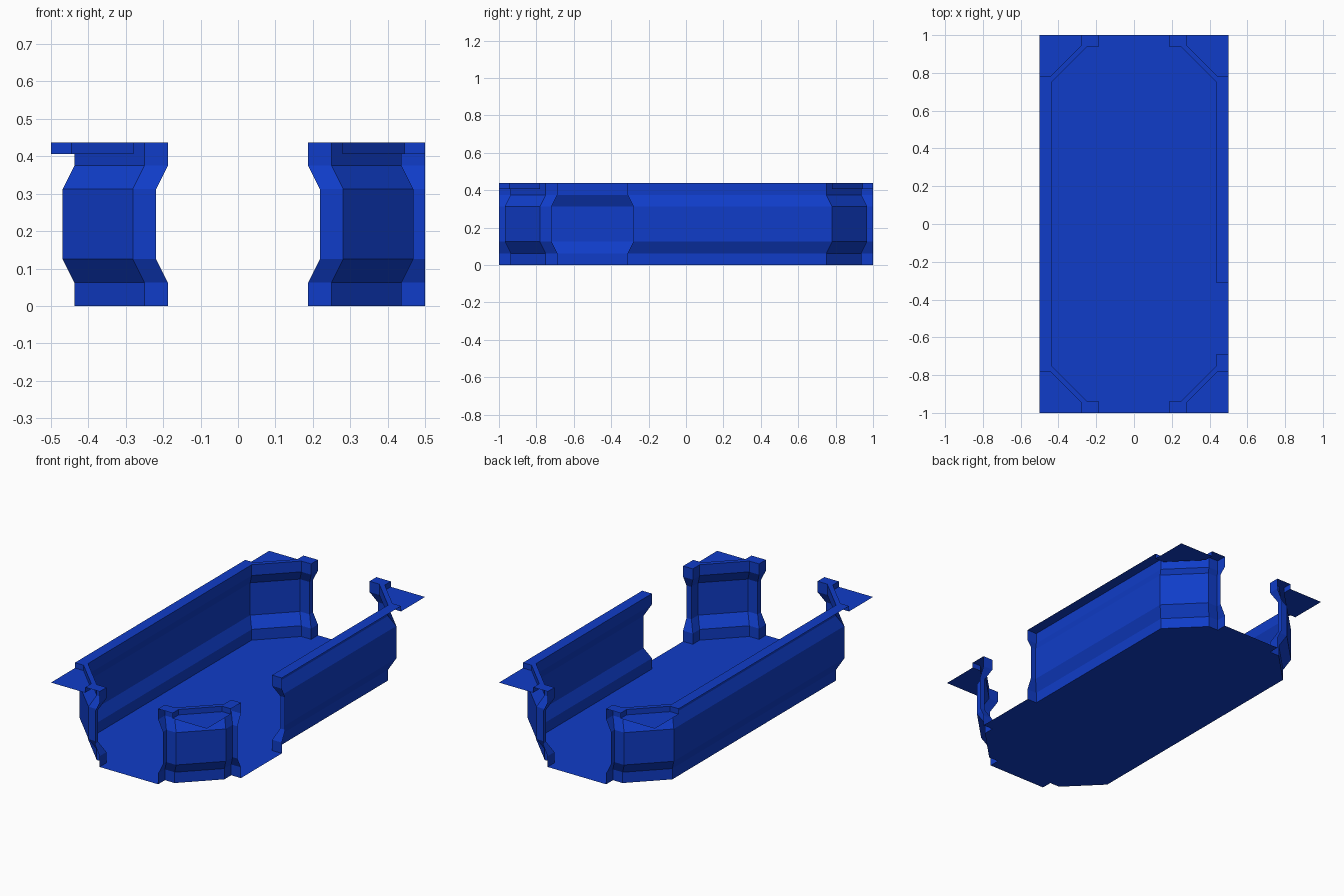
import bpy
import bmesh

cube = bpy.data.objects.get("Cube")
if cube:
    bpy.data.objects.remove(cube, do_unlink=True)

blue = bpy.data.materials.new("deep_blue")
blue.use_nodes = True
colour = (0.005, 0.046, 0.58, 1)
blue.diffuse_color = colour
blue.node_tree.nodes["Principled BSDF"].inputs["Base Color"].default_value = colour

TOP, LEDGE, BULGE = 0.4375, 0.406, 0.03125
# wall section: height, share of the outward bulge
SECTION = [(0, 0), (0.0625, 0), (0.125, 1), (0.3125, 1), (0.375, 0), (TOP, 0)]
# plan of one corner: x, y, bulge direction x, bulge direction y
CORNER = [(0.1875, 1, 1, 0), (0.1875, 0.9375, 1, 1),
          (0.25, 0.9375, 1, 1), (0.4375, 0.75, 1, 1)]
# outer edge of the rim around one corner
RIM_EDGE = [(0.28, 1), (0.28, 0.945), (0.445, 0.78), (0.5, 0.78)]


def add_object(name, bm):
    mesh = bpy.data.meshes.new(name)
    bm.to_mesh(mesh)
    bm.free()
    mesh.materials.append(blue)
    obj = bpy.data.objects.new(name, mesh)
    bpy.context.collection.objects.link(obj)


def add_sheet(name, outline, z):
    """Flat horizontal face facing up."""
    bm = bmesh.new()
    face = bm.faces.new([bm.verts.new((x, y, z)) for x, y in outline])
    face.normal_update()
    if face.normal.z < 0:
        face.normal_flip()
    add_object(name, bm)


def add_loft(name, rows):
    """Open strip of quads through rows of points."""
    bm = bmesh.new()
    rows = [[bm.verts.new(p) for p in row] for row in rows]
    for low, high in zip(rows, rows[1:]):
        for i in range(len(low) - 1):
            bm.faces.new((low[i], low[i + 1], high[i + 1], high[i]))
    add_object(name, bm)


def corner(sx, sy):
    return [(x * sx, y * sy, dx * sx, dy * sy) for x, y, dx, dy in CORNER]


def rim_edge(sx, sy):
    return [(x * sx, y * sy) for x, y in RIM_EDGE]


def plan(path):
    return [(p[0], p[1]) for p in path]


def door_jamb(y, side):
    return [(0.4375, y, 1, side), (0.5, y, 0, side)]


# Wall runs: the side doorway splits the +x side in two
left_run = corner(-1, 1) + corner(-1, -1)[::-1]
front_run = corner(1, -1) + door_jamb(-0.6875, -1)
back_run = corner(1, 1) + door_jamb(-0.3125, 1)
runs = {
    "closed_side": (left_run, rim_edge(-1, 1) + rim_edge(-1, -1)[::-1]),
    "door_front": (front_run, rim_edge(1, -1)),
    "door_back": (back_run, rim_edge(1, 1)),
}
for name, (path, edge) in runs.items():
    add_loft(name + "_wall", [
        [(x + dx * b * BULGE, y + dy * b * BULGE, z) for x, y, dx, dy in path]
        for z, b in SECTION])
    add_sheet(name + "_rim", plan(path) + edge[::-1], TOP)

# Sunken triangular ledges with a small step up to the rim
for sx, x_name in ((-1, "right"), (1, "left")):
    for sy, y_name in ((-1, "front"), (1, "back")):
        name = y_name + "_" + x_name
        edge = rim_edge(sx, sy)
        add_sheet(name + "_corner_ledge", edge + [(0.5 * sx, sy)], LEDGE)
        add_loft(name + "_ledge_step",
                 [[(x, y, z) for x, y in edge] for z in (LEDGE, TOP)])

# Floor reaching through every doorway
add_sheet("floor", plan(left_run) + plan(front_run) + plan(back_run)[::-1], 0)
